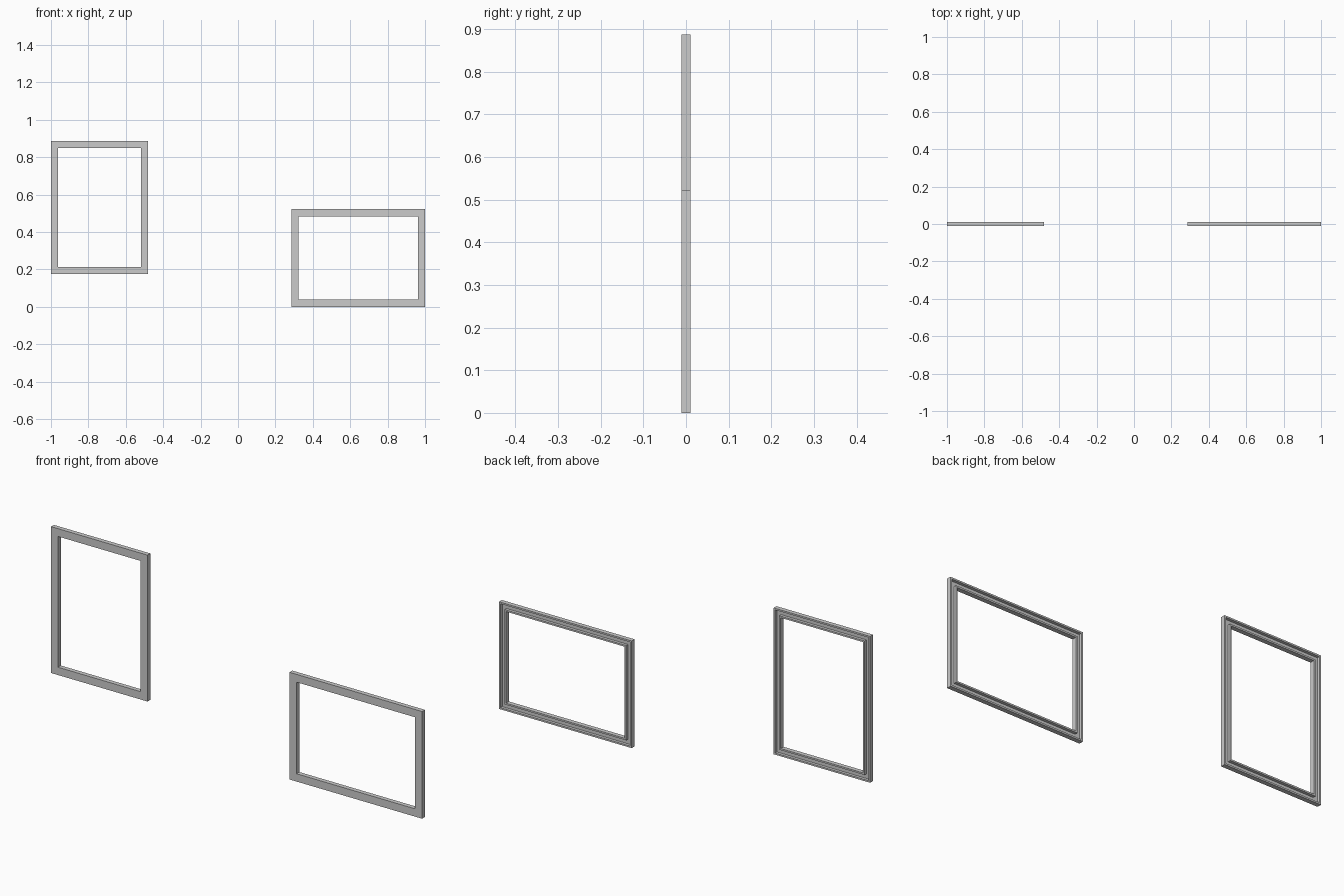
import bpy, bmesh

if "Cube" in bpy.data.objects:
    bpy.data.objects.remove(bpy.data.objects["Cube"])

# Mitred rail section: (distance in from outer edge, y). Flat front, channel in the back.
W, D, WALL, FLOOR = 0.038, 0.011, 0.008, -0.003
SECTION = [(0, -D), (W, -D), (W, D), (W - WALL, D), (W - WALL, FLOOR),
           (WALL, FLOOR), (WALL, D), (0, D)]


def frame(name, x0, x1, z0, z1):
    bm = bmesh.new()
    rings = []
    # One section at each mitred corner
    for x, z, sx, sz in ((x0, z0, 1, 1), (x1, z0, -1, 1), (x1, z1, -1, -1), (x0, z1, 1, -1)):
        rings.append([bm.verts.new((x + sx * d, y, z + sz * d)) for d, y in SECTION])
    n = len(SECTION)
    for i in range(4):
        a, b = rings[i], rings[(i + 1) % 4]
        for j in range(n):
            k = (j + 1) % n
            bm.faces.new((a[j], b[j], b[k], a[k]))
    bmesh.ops.recalc_face_normals(bm, faces=bm.faces[:])
    mesh = bpy.data.meshes.new(name)
    bm.to_mesh(mesh)
    bm.free()
    bpy.context.collection.objects.link(bpy.data.objects.new(name, mesh))


# Upright and sideways picture frames
frame("portrait_frame", -1.0, -0.48, 0.175, 0.888)
frame("landscape_frame", 0.285, 1.0, 0.0, 0.522)
